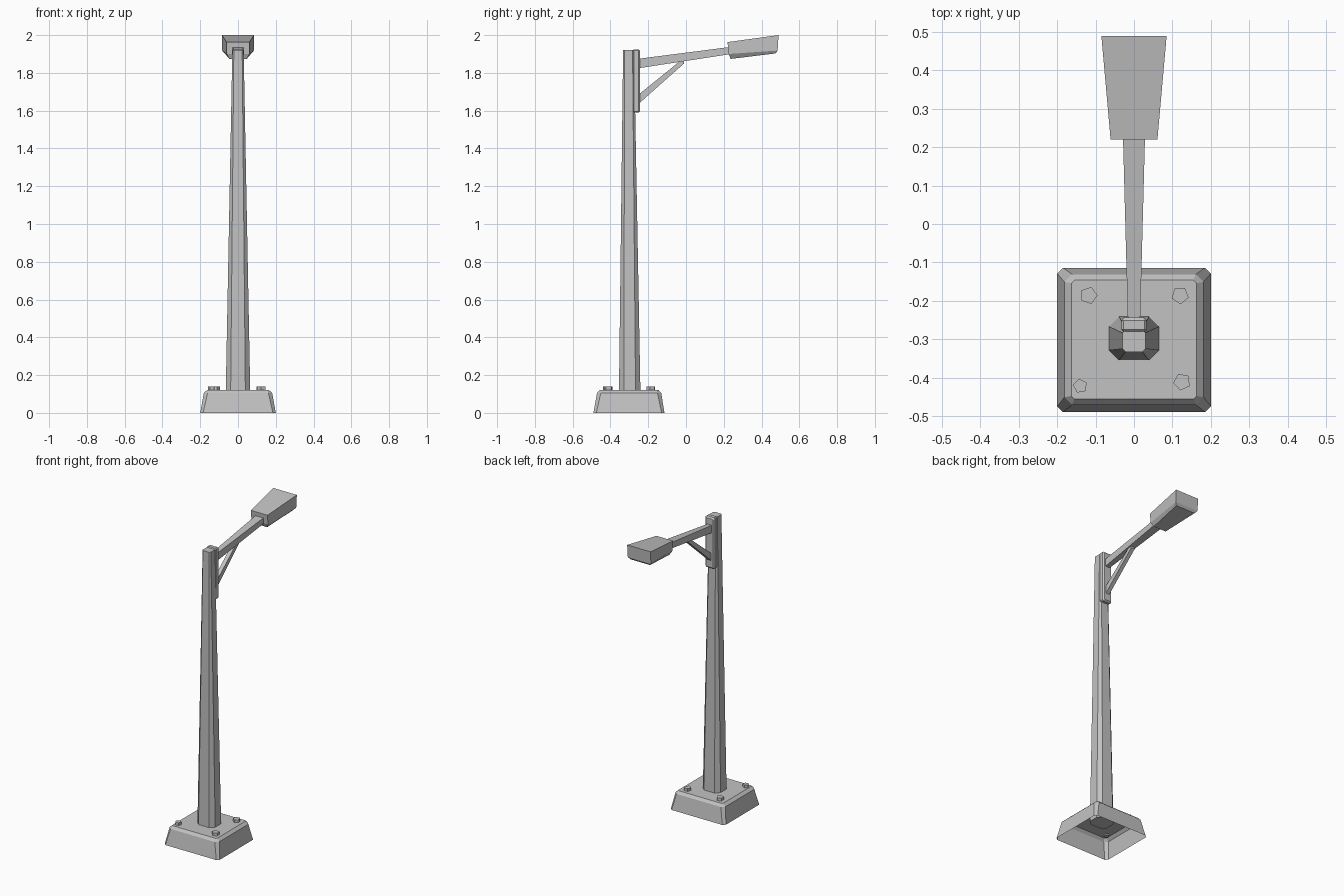
import bpy, bmesh
from math import cos, sin, tau

if "Cube" in bpy.data.objects:
    bpy.data.objects.remove(bpy.data.objects["Cube"], do_unlink=True)

metal = bpy.data.materials.new("grey_metal")
metal.use_nodes = True
GREY = (0.54, 0.54, 0.54, 1)
metal.diffuse_color = GREY
metal.node_tree.nodes["Principled BSDF"].inputs["Base Color"].default_value = GREY


def loft(name, rings, cap_start=True, cap_end=True):
    """Skin equal-length rings of points into one flat-shaded object."""
    bm = bmesh.new()
    loops = [[bm.verts.new(p) for p in ring] for ring in rings]
    n = len(loops[0])
    for a, b in zip(loops, loops[1:]):
        for i in range(n):
            j = (i + 1) % n
            bm.faces.new((a[i], a[j], b[j], b[i]))
    if cap_start:
        bm.faces.new(loops[0][::-1])
    if cap_end:
        bm.faces.new(loops[-1])
    bmesh.ops.recalc_face_normals(bm, faces=bm.faces[:])
    mesh = bpy.data.meshes.new(name)
    bm.to_mesh(mesh)
    bm.free()
    mesh.materials.append(metal)
    obj = bpy.data.objects.new(name, mesh)
    bpy.context.collection.objects.link(obj)
    return obj


def octagon(hx, hy, c):
    """Rectangle with its corners cut by c, as 2D points."""
    return [(hx, c - hy), (hx, hy - c), (hx - c, hy), (c - hx, hy),
            (-hx, hy - c), (-hx, c - hy), (c - hx, -hy), (hx - c, -hy)]


def level(z, cy, hx, hy, c):
    return [(x, cy + y, z) for x, y in octagon(hx, hy, c)]


def upright(y, cz, hx, hz, c):
    return [(x, y, cz + z) for x, z in octagon(hx, hz, c)]


def beam_end(y, low, high, half):
    return [(-half, y, low), (half, y, low), (half, y, high), (-half, y, high)]


# Hollow footing, open underneath
loft("base", [level(0, -0.302, 0.2, 0.188, 0.015),
              level(0.105, -0.301, 0.181, 0.17, 0.02),
              level(0.122, -0.301, 0.163, 0.155, 0.008)], cap_start=False)

# Tapered post with cut corners
loft("post", [level(0.1, -0.298, 0.065, 0.057, 0.026),
              level(1.92, -0.304, 0.03, 0.029, 0.008)])

# Mounting plate with bevelled rims
loft("mounting_plate", [upright(-0.283, 1.757, 0.026, 0.16, 0.004),
                        upright(-0.275, 1.757, 0.033, 0.168, 0.006),
                        upright(-0.252, 1.757, 0.033, 0.168, 0.006),
                        upright(-0.243, 1.757, 0.026, 0.16, 0.004)])

# Arm and diagonal brace
loft("arm", [beam_end(-0.25, 1.825, 1.875, 0.016),
             beam_end(0.24, 1.9, 1.938, 0.029)])
loft("brace", [beam_end(-0.25, 1.637, 1.686, 0.013),
               beam_end(-0.01, 1.85, 1.88, 0.013)])


# Lamp head, widening away from the post
def head_ring(near, far):
    (y0, z0, w0), (y1, z1, w1) = near, far
    return [(-w0, y0, z0), (w0, y0, z0), (w1, y1, z1), (-w1, y1, z1)]


loft("lamp_head", [head_ring((0.237, 1.874, 0.046), (0.474, 1.903, 0.07)),
                   head_ring((0.225, 1.9, 0.06), (0.485, 1.918, 0.084)),
                   head_ring((0.22, 1.963, 0.061), (0.49, 2.0, 0.085))])

# Five-sided anchor bolts
for i, (bx, by, r) in enumerate([(-0.118, -0.186, 0.023), (0.12, -0.186, 0.023),
                                 (0.125, -0.411, 0.023), (-0.14, -0.422, 0.019)]):
    loft(f"bolt_{i + 1}", [[(bx + r * cos(tau * k / 5 + i), by + r * sin(tau * k / 5 + i), z)
                            for k in range(5)] for z in (0.115, 0.14)])
